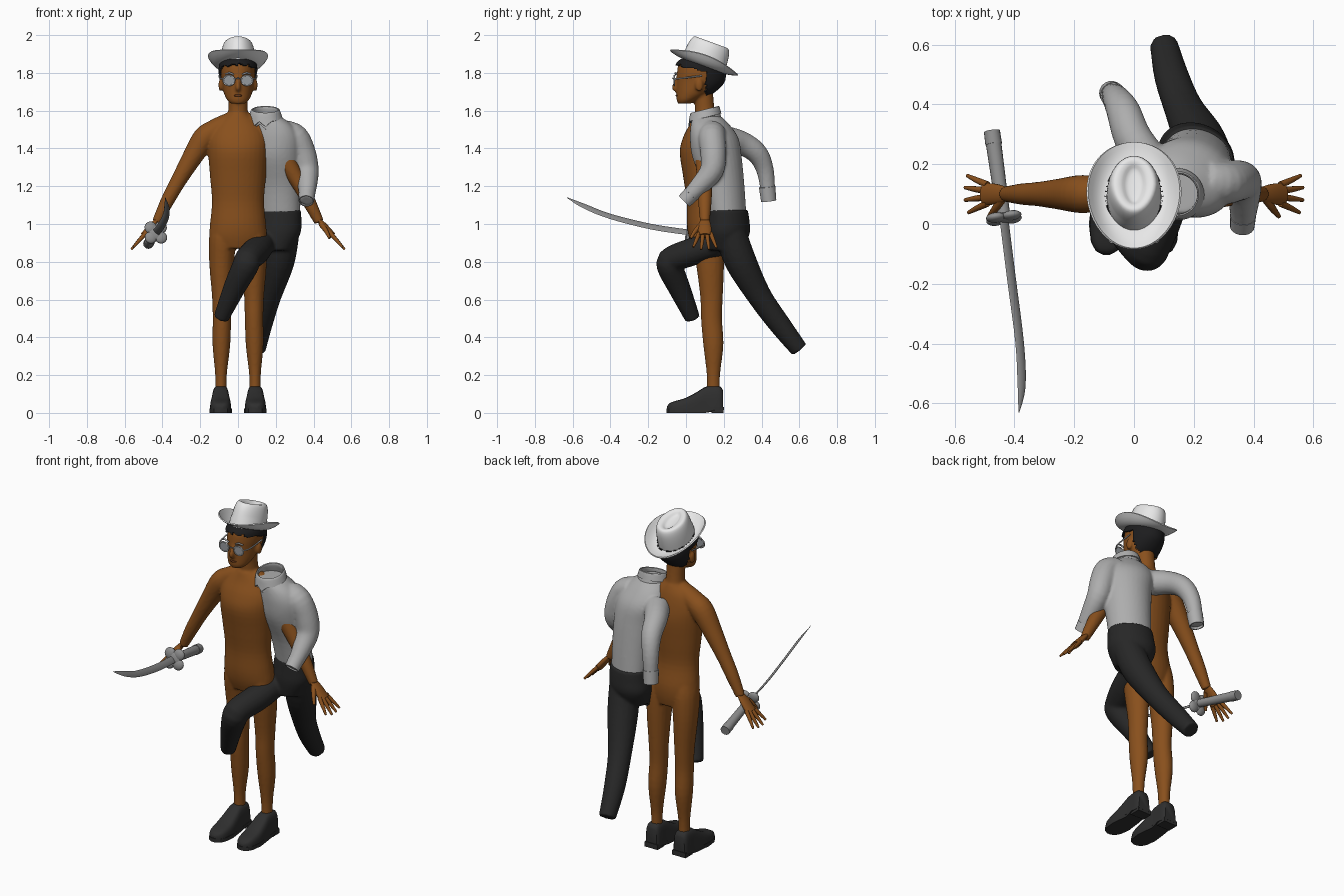
import bpy, bmesh, math
from mathutils import Vector, Matrix

if "Cube" in bpy.data.objects:
    bpy.data.objects.remove(bpy.data.objects["Cube"])


def material(name, *rgb):
    m = bpy.data.materials.new(name)
    m.use_nodes = True
    m.diffuse_color = (*rgb, 1)
    m.node_tree.nodes["Principled BSDF"].inputs["Base Color"].default_value = (*rgb, 1)
    return m


SKIN = material("brown skin", .25, .08, .012)
LIPS = material("dark lips", .15, .042, .01)
SHIRT = material("grey shirt", .42, .42, .42)
HAT = material("white felt", .85, .85, .85)
TROUSERS = material("charcoal cloth", .02, .02, .02)
LEATHER = material("dark leather", .028, .028, .028)
HAIR = material("black hair", .012, .012, .013)
STEEL = material("grey steel", .27, .27, .27)
FRAME = material("pale metal", .5, .5, .5)
LENS = material("grey lens", .3, .32, .34)


def finish(name, bm, mat, voxel=0, thick=0, angle=50):
    """Turn a bmesh into a shaded object, optionally fused or thickened."""
    bmesh.ops.recalc_face_normals(bm, faces=bm.faces)
    me = bpy.data.meshes.new(name)
    bm.to_mesh(me)
    bm.free()
    ob = bpy.data.objects.new(name, me)
    bpy.context.collection.objects.link(ob)
    if voxel:
        mod = ob.modifiers.new("fuse", 'REMESH')
        mod.mode, mod.voxel_size = 'VOXEL', voxel
        mod = ob.modifiers.new("soften", 'SMOOTH')
        mod.factor, mod.iterations = .5, 6
    if thick:
        mod = ob.modifiers.new("thickness", 'SOLIDIFY')
        mod.thickness, mod.offset = thick, 0
    if voxel or thick:
        dg = bpy.context.evaluated_depsgraph_get()
        ob.data = bpy.data.meshes.new_from_object(ob.evaluated_get(dg))
        ob.modifiers.clear()
    ob.data.materials.clear()
    ob.data.materials.append(mat)
    bpy.ops.object.select_all(action='DESELECT')
    ob.select_set(True)
    bpy.context.view_layer.objects.active = ob
    bpy.ops.object.shade_smooth_by_angle(angle=math.radians(angle))


def curve(keys, n=4):
    """Catmull-Rom interpolation through tuples of any length."""
    k = [keys[0], *keys, keys[-1]]
    out = []
    for a, b, c, d in zip(k, k[1:], k[2:], k[3:]):
        for t in (i / n for i in range(n)):
            out.append([.5 * (2*q + (r-p)*t + (2*p - 5*q + 4*r - s)*t*t + (3*q - p - 3*r + s)*t**3)
                        for p, q, r, s in zip(a, b, c, d)])
    return out + [list(keys[-1])]


def skin_rings(bm, rings, caps=True):
    rows = [[bm.verts.new(p) for p in r] for r in rings]
    for a, b in zip(rows, rows[1:]):
        for i in range(len(a)):
            j = (i + 1) % len(a)
            bm.faces.new((a[i], a[j], b[j], b[i]))
    if caps:
        bm.faces.new(rows[0])
        bm.faces.new(rows[-1])


def tube(bm, keys, u=1, v=1, ref=(1, 0, 0), seg=18, n=4, caps=True):
    """Round limb through (x, y, z, radius) keys."""
    pts, rings = curve(keys, n), []
    for i, p in enumerate(pts):
        t = (Vector(pts[min(i+1, len(pts)-1)][:3]) - Vector(pts[max(i-1, 0)][:3])).normalized()
        side = t.cross(Vector(ref)).normalized()
        up = side.cross(t)
        ang = [2 * math.pi * k / seg for k in range(seg)]
        rings.append([Vector(p[:3]) + up * p[3] * u * math.cos(a) + side * p[3] * v * math.sin(a) for a in ang])
    skin_rings(bm, rings, caps)


def stack(bm, keys, yaw=0, grow=0, seg=32, n=4, caps=True):
    """Upright form through (x, y, z, half width, half depth) keys."""
    rot, rings = Matrix.Rotation(math.radians(yaw), 3, 'Z'), []
    for x, y, z, rx, ry in curve(keys, n):
        ang = [2 * math.pi * k / seg for k in range(seg)]
        rings.append([Vector((x, y, z)) + rot @ Vector(((rx+grow) * math.cos(a), (ry+grow) * math.sin(a), 0))
                      for a in ang])
    skin_rings(bm, rings, caps)


def ball(bm, loc, size):
    bmesh.ops.create_uvsphere(bm, u_segments=16, v_segments=10, radius=1,
                              matrix=Matrix.Translation(loc) @ Matrix.Diagonal((*size, 1)))


# Bare body: torso, neck, head, arms and legs fused together
HEAD = [(0, -.008, 1.638, .04, .035), (0, .01, 1.66, .06, .06), (0, .045, 1.7, .077, .095),
        (0, .07, 1.75, .085, .12), (0, .075, 1.8, .09, .123), (0, .078, 1.85, .084, .116), (0, .08, 1.88, .055, .08)]
bm = bmesh.new()
stack(bm, [(0, .115, .87, .13, .08), (0, .11, .93, .152, .095), (0, .105, 1.0, .148, .1), (0, .095, 1.12, .138, .092),
           (0, .09, 1.25, .148, .105), (0, .085, 1.38, .158, .118), (0, .09, 1.46, .155, .105),
           (0, .1, 1.53, .12, .08), (0, .1, 1.58, .06, .06)])
stack(bm, HEAD)
tube(bm, [(0, .105, 1.52, .068), (0, .1, 1.6, .052), (0, .09, 1.72, .052)])
tube(bm, [(0, -.043, 1.78, .008), (0, -.055, 1.745, .011), (0, -.062, 1.722, .014), (0, -.048, 1.705, .011),
          (0, -.035, 1.69, .008)])
for s in (-1, 1):
    ball(bm, (s * .092, .07, 1.735), (.012, .022, .034))
    tube(bm, [(0, .1, 1.55, .055), (s*.07, .1, 1.525, .055), (s*.13, .1, 1.49, .06), (s*.18, .1, 1.45, .064),
              (s*.25, .1, 1.34, .052), (s*.32, .1, 1.22, .041), (s*.375, .1, 1.12, .036), (s*.43, .1, 1.01, .026)],
         ref=(0, 1, 0))
    tube(bm, [(s*.075, .112, 1.02, .06), (s*.08, .115, .93, .073), (s*.087, .127, .8, .066), (s*.085, .135, .62, .053),
              (s*.085, .135, .5, .049), (s*.088, .145, .36, .047), (s*.09, .145, .2, .031), (s*.09, .145, .08, .031)],
         v=1.14)
finish("bare_body", bm, SKIN, voxel=.007)

# Hands with spread fingers
for s, label in ((-1, "right"), (1, "left")):
    bm = bmesh.new()
    tube(bm, [(s*.42, .1, 1.03, .022), (s*.46, .1, .985, .034), (s*.5, .1, .937, .038)], u=.5)
    for off, reach in ((-.031, .85), (-.01, 1), (.011, 1), (.031, .9)):
        tube(bm, [(s*.49, .1 + off, .95, .012), (s*(.49 + .04*reach), .1 + off*1.5, .95 - .045*reach, .01),
                  (s*(.49 + .075*reach), .1 + off*2, .95 - .085*reach, .006)], seg=10)
    tube(bm, [(s*.44, .085, 1, .015), (s*.465, .05, .965, .012), (s*.485, .025, .925, .007)], seg=10)
    finish(label + "_hand", bm, SKIN)

# Hair: a shell over the skull, cut along the hairline and under the hat
bm = bmesh.new()
stack(bm, HEAD, grow=.009, seg=48, n=8)
gone = []
for f in bm.faces:
    c = f.calc_center_median()
    line = 1.845 - .3 * (c.y + .05) + .005 * math.sin(c.x * 150) if c.y < .105 else 1.685
    if c.z < line or c.z > 1.845 - (c.y - .09) * .36:
        gone.append(f)
bmesh.ops.delete(bm, geom=gone, context='FACES')
finish("hair", bm, HAIR, thick=.008)

# Lips
bm = bmesh.new()
ball(bm, (0, -.045, 1.68), (.022, .01, .007))
finish("lips", bm, LIPS)

# Round spectacles with brow bars
bm, lens = bmesh.new(), bmesh.new()
for s in (-1, 1):
    loop = [(s*.048 + .03*math.cos(a), -.062, 1.76 + .027*math.sin(a), .004)
            for a in (k * math.pi / 12 for k in range(25))]
    tube(bm, loop, ref=(0, 1, 0), seg=8, n=1)
    tube(bm, [(s*.022, -.055, 1.79, .004), (s*.045, -.055, 1.8, .005), (s*.068, -.05, 1.793, .004)],
         ref=(0, 0, 1), seg=8)
    tube(bm, [(s*.078, -.06, 1.768, .004), (s*.096, -.02, 1.772, .004), (s*.1, .085, 1.785, .004)],
         ref=(0, 0, 1), seg=8)
    bmesh.ops.create_cone(lens, cap_ends=True, segments=24, radius1=.029, radius2=.029, depth=.004,
                          matrix=Matrix.Translation((s*.048, -.062, 1.76)) @ Matrix.Rotation(math.pi/2, 4, 'X'))
tube(bm, [(-.02, -.063, 1.767, .003), (0, -.072, 1.772, .003), (.02, -.063, 1.767, .003)], ref=(0, 0, 1), seg=8)
finish("spectacle_frame", bm, FRAME)
finish("spectacle_lenses", lens, LENS)

# Hat: dented crown and curled brim, tipped back
tip = Matrix.Translation((0, .09, 1.84)) @ Matrix.Rotation(math.radians(-20), 4, 'X')
bm = bmesh.new()
stack(bm, [(0, 0, -.01, .092, .12), (0, 0, .05, .09, .117), (0, 0, .1, .083, .11), (0, 0, .128, .07, .096),
           (0, 0, .127, .045, .075), (0, 0, .113, .025, .055), (0, 0, .11, .004, .02)], n=3)
for v in bm.verts:
    if v.co.y < 0 and v.co.z > .03:
        v.co.x *= 1 + .9 * v.co.y
bm.transform(tip)
finish("hat_crown", bm, HAT)
bm = bmesh.new()
rings = []
for t in (0, .2, .4, .6, .8, 1):
    ang = [2 * math.pi * k / 48 for k in range(48)]
    rings.append([((.086 + .07*t) * math.cos(a), (.114 + .076*t) * math.sin(a),
                   t*t * (.016 + .04 * math.cos(a)**2)) for a in ang])
skin_rings(bm, rings, caps=False)
bm.transform(tip)
finish("hat_brim", bm, HAT, thick=.007)

# Shirt: twisted torso with one bent sleeve forward and one swung back
LEFT_SLEEVE = [(.25, .14, 1.475, .075), (.305, .137, 1.455, .072), (.345, .145, 1.37, .069), (.365, .135, 1.28, .063),
               (.367, .065, 1.195, .05), (.362, -.005, 1.125, .038)]
RIGHT_SLEEVE = [(.05, .2, 1.45, .072), (-.005, .29, 1.43, .064), (-.035, .375, 1.375, .057), (-.06, .42, 1.28, .046),
                (-.075, .437, 1.13, .036)]
bm = bmesh.new()
stack(bm, [(.215, .222, 1.05, .118, .093), (.21, .2, 1.2, .126, .106), (.197, .165, 1.35, .143, .128),
           (.183, .15, 1.45, .153, .124), (.165, .13, 1.52, .13, .1), (.148, .11, 1.57, .078, .075)], yaw=-24)
tube(bm, LEFT_SLEEVE)
tube(bm, RIGHT_SLEEVE)
finish("shirt", bm, SHIRT, voxel=.008)
for sleeve, label in ((LEFT_SLEEVE, "left_cuff"), (RIGHT_SLEEVE, "right_cuff")):
    a, b = Vector(sleeve[-2][:3]), Vector(sleeve[-1][:3])
    bm = bmesh.new()
    tube(bm, [(*a.lerp(b, .55), .041), (*a.lerp(b, 1.05), .038)], n=1, caps=False)
    finish(label, bm, SHIRT, thick=.006)

# Open shirt collar, lower in front, with two points
bm = bmesh.new()
stack(bm, [(.146, .105, 1.552, .08, .078), (.145, .1, 1.597, .07, .07), (.145, .1, 1.607, .073, .074),
           (.145, .1, 1.568, .088, .084)], yaw=-22, caps=False)
for v in bm.verts:
    if v.co.y < .06 and v.co.z < 1.58:
        v.co.z -= max(0, .03 - abs(abs(v.co.x - .115) - .03))
    v.co.z += (v.co.y - .12) * .25
finish("collar", bm, SHIRT, thick=.006, angle=35)

# Trousers: hips, trailing leg and raised leg
bm = bmesh.new()
stack(bm, [(.195, .21, .86, .09, .085), (.205, .225, .95, .13, .108), (.212, .226, 1.02, .128, .105),
           (.215, .224, 1.075, .123, .098)], yaw=-26)
tube(bm, [(.24, .235, .95, .085), (.215, .29, .8, .084), (.165, .388, .62, .065), (.125, .495, .47, .058),
          (.1, .6, .335, .047)])
tube(bm, [(.13, .17, .9, .07), (.095, .04, .855, .074), (.053, -.07, .815, .07), (.038, -.085, .775, .07),
          (-.02, -.035, .66, .059), (-.09, .035, .5, .041)], n=3)
finish("trousers", bm, TROUSERS, voxel=.008)

# Shoes: upper lofted from heel to toe, then sole and heel block
for s, label in ((-1, "right"), (1, "left")):
    bm = bmesh.new()
    rings = []
    for y, w, h in curve([(.196, .036, .12), (.175, .046, .142), (.11, .047, .14), (.06, .052, .112),
                          (0, .056, .08), (-.06, .05, .062), (-.088, .035, .05), (-.1, .015, .035)]):
        ang = [math.pi * k / 12 for k in range(13)]
        rings.append([(s*.092 + w * math.copysign(abs(math.cos(a))**.45, math.cos(a)), y,
                       .015 + (h - .015) * math.sin(a)**.7) for a in ang])
    skin_rings(bm, rings)
    finish(label + "_shoe", bm, LEATHER)
    bm = bmesh.new()
    outline = [(.2, .04), (.15, .05), (.1, .047), (.0, .059), (-.06, .052), (-.09, .036), (-.103, .012)]
    ring = [(s*.092 + w, y) for y, w in outline] + [(s*.092 - w, y) for y, w in reversed(outline)]
    skin_rings(bm, [[(x, y, z if y < .12 else z + lift) for x, y in ring] for z, lift in ((0, .015), (.022, .008))])
    bmesh.ops.create_cube(bm, size=1, matrix=Matrix.Translation((s*.092, .167, .0125))
                          @ Matrix.Diagonal((.088, .065, .025, 1)))
    finish(label + "_sole", bm, LEATHER, angle=30)

# Curved sword: blade, lobed guard and grip
bm = bmesh.new()
tube(bm, [(-.435, .02, .955, .021), (-.41, -.18, .985, .021), (-.382, -.4, 1.04, .02), (-.376, -.54, 1.095, .018),
          (-.385, -.63, 1.14, .002)], v=.25, ref=(-1, 0, 1), seg=8)
finish("sword_blade", bm, STEEL, angle=30)
end, guard = Vector((-.475, .31, .895)), Vector((-.435, .02, .955))
turn = (guard - end).to_track_quat('Z', 'Y').to_matrix().to_4x4()
bm = bmesh.new()
for k in range(4):
    a = math.pi * (k / 2 + .25)
    ball(bm, (.038 * math.cos(a), .038 * math.sin(a), 0), (.033, .033, .016))
ball(bm, (0, 0, 0), (.045, .045, .017))
bm.transform(Matrix.Translation(guard) @ turn)
finish("sword_guard", bm, STEEL)
bm = bmesh.new()
tube(bm, [(*guard, .022), (*guard.lerp(end, .85), .026)], n=1)
tube(bm, [(*guard.lerp(end, .85), .028), (*end, .027)], n=1)
finish("sword_grip", bm, STEEL)
